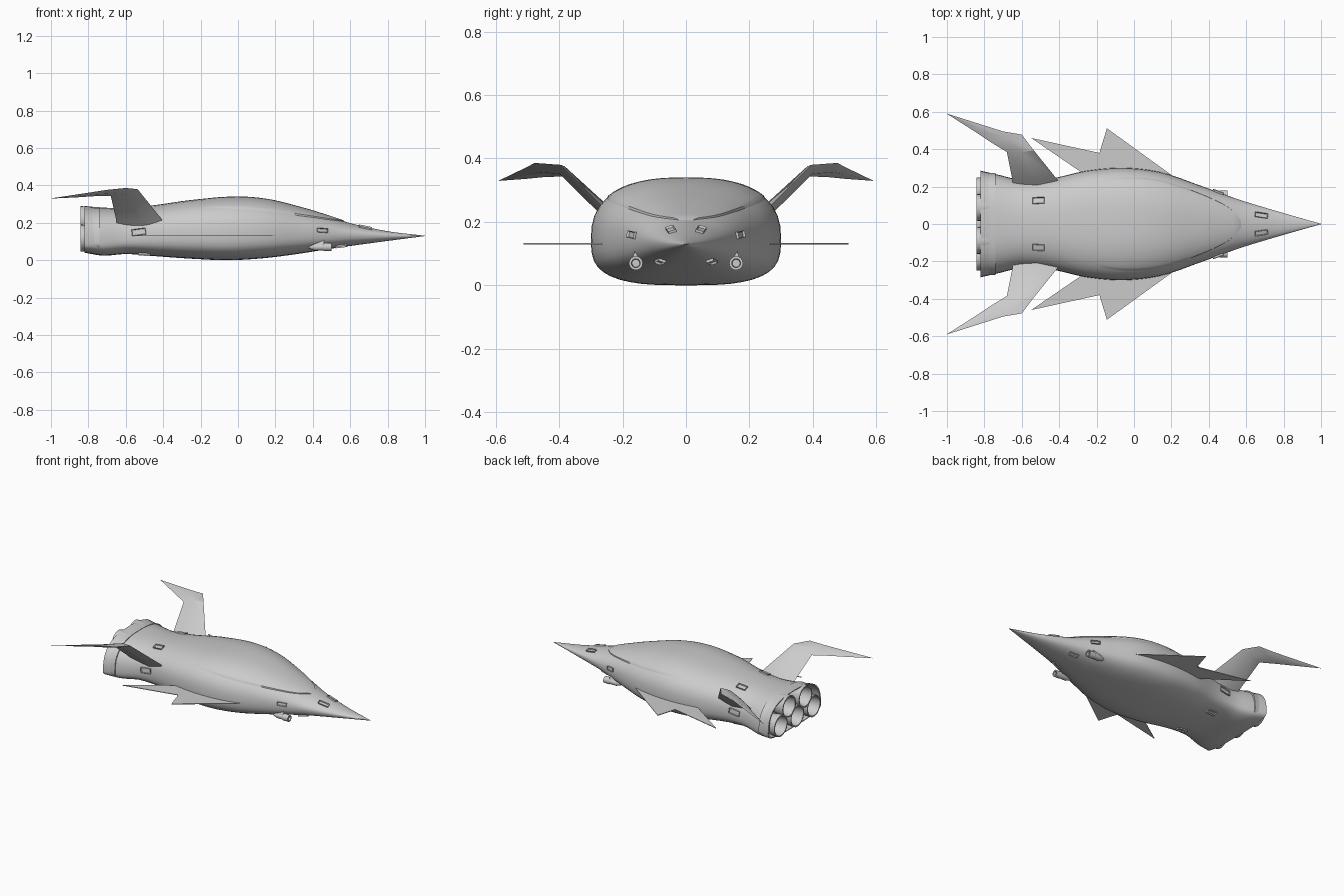
import bpy, bmesh, math
from mathutils import Vector, Matrix

if "Cube" in bpy.data.objects:
    bpy.data.objects.remove(bpy.data.objects["Cube"])

# hull stations: x, half width, bottom z, widest z, top z, squareness
ST = [(-.82, .285, .040, .090, .290, 2.7), (-.72, .262, .024, .095, .281, 2.6),
      (-.60, .235, .033, .110, .281, 2.5), (-.45, .242, .022, .130, .294, 2.5),
      (-.25, .285, .008, .140, .322, 2.6), (-.05, .300, .000, .140, .337, 2.6),
      (.15, .275, .012, .140, .324, 2.5), (.35, .207, .038, .140, .276, 2.4),
      (.50, .152, .062, .140, .230, 2.2), (.60, .118, .076, .138, .198, 2.0),
      (.80, .058, .103, .132, .155, 2.0), (1.0, .001, .129, .130, .131, 2.0)]


def interp(table, x):
    """Smooth interpolation of table rows keyed by their first column."""
    i = 0
    while i < len(table) - 2 and x > table[i + 1][0]:
        i += 1
    a, b = table[i], table[i + 1]
    p, q = table[max(i - 1, 0)], table[min(i + 2, len(table) - 1)]
    d = b[0] - a[0]
    u = min(max((x - a[0]) / d, 0), 1)
    out = []
    for k in range(1, len(a)):
        m0 = (b[k] - p[k]) / (b[0] - p[0]) * d
        m1 = (q[k] - a[k]) / (q[0] - a[0]) * d
        out.append((2*u**3 - 3*u*u + 1) * a[k] + (u**3 - 2*u*u + u) * m0
                   + (3*u*u - 2*u**3) * b[k] + (u**3 - u*u) * m1)
    return out


def surf(x, t):
    """Point on the hull skin at length x and angle t around it."""
    w, zb, zm, zt, n = interp(ST, x)
    c, s = math.cos(t), math.sin(t)
    if s < 0:
        n += .4 * min(1, -s * 3)
    h = zt - zm if s > 0 else zm - zb
    return Vector((x, w * math.copysign(abs(c) ** (2 / n), c),
                   zm + h * math.copysign(abs(s) ** (2 / n), s)))


def normal(x, t):
    e = .01
    n = (surf(x + e, t) - surf(x - e, t)).cross(surf(x, t + e) - surf(x, t - e)).normalized()
    return n if n.dot(surf(x, t) - Vector((x, 0, .15))) > 0 else -n


def finish(name, bm, angle=30):
    bmesh.ops.recalc_face_normals(bm, faces=bm.faces)
    me = bpy.data.meshes.new(name)
    bm.to_mesh(me)
    bm.free()
    me.shade_smooth()
    me.set_sharp_from_angle(angle=math.radians(angle))
    ob = bpy.data.objects.new(name, me)
    bpy.context.collection.objects.link(ob)
    return ob


def loft(name, rings, closed=True, caps=(True, True), angle=30):
    bm = bmesh.new()
    vs = [[bm.verts.new(p) for p in r] for r in rings]
    n = len(rings[0])
    for a, b in zip(vs, vs[1:]):
        for i in range(n if closed else n - 1):
            j = (i + 1) % n
            bm.faces.new((a[i], a[j], b[j], b[i]))
    if caps[0]:
        bm.faces.new(vs[0])
    if caps[1]:
        bm.faces.new(vs[-1])
    bmesh.ops.remove_doubles(bm, verts=bm.verts, dist=1e-5)
    return finish(name, bm, angle)


def mirror_y(p):
    return Vector((p[0], -p[1], p[2]))


# hull, with a recessed engine bay at the stern
N = 40
angs = [2 * math.pi * i / N for i in range(N)]
skin = [[surf(-.82 + 1.82 * k / 52, t) for t in angs] for k in range(53)]
mid = Vector((-.82, 0, .16))
lip = [mid + (p - mid) * .96 for p in skin[0]]
bay = [p + Vector((.08, 0, 0)) for p in lip]
loft("hull", [bay, lip] + skin)

# canopy shell laid over the front of the hull
EDGE = [(-.25, 42), (-.05, 36), (.15, 34), (.35, 39), (.48, 50), (.54, 65), (.585, 89)]
rings = []
for k in range(31):
    x = -.25 + .835 * k / 30
    te = math.radians(interp(EDGE, x)[0])
    off = -.002 + .007 * min(1, (x + .25) / .3)
    row = []
    for i in range(25):
        t = te + (math.pi - 2 * te) * i / 24
        o = -.004 if i in (0, 24) or k == 30 else off
        row.append(surf(x, t) + normal(x, t) * o)
    rings.append(row)
loft("canopy", rings, closed=False, caps=(False, False), angle=40)

# engine nozzles: three below, two above
for i, (y, z) in enumerate([(-.178, .118), (0, .118), (.178, .118), (-.088, .217), (.088, .217)]):
    prof = [(-.74, .058), (-.80, .070), (-.842, .072), (-.842, .064), (-.80, .060), (-.755, .035)]
    loft(f"engine_nozzle_{i}", [[(x, y + r * math.cos(2 * math.pi * j / 24),
                                 z + r * math.sin(2 * math.pi * j / 24)) for j in range(24)]
                                for x, r in prof])

# upper bent fins: leading point, trailing point, half thickness vector
FIN = [((-.40, .225, .205), (-.65, .21, .19), (0, -.014, .014)),
       ((-.42, .25, .235), (-.65, .235, .21), (0, -.013, .013)),
       ((-.537, .395, .380), (-.68, .385, .343), (0, -.008, .012)),
       ((-.60, .478, .386), (-.77, .44, .342), (0, 0, .010)),
       ((-.70, .495, .376), (-.86, .50, .336), (0, 0, .007)),
       ((-1.0, .59, .330), (-1.0, .589, .330), (0, 0, .0005))]
fin = []
for a, b, n in FIN:
    a, b, n = Vector(a), Vector(b), Vector(n)
    m = a.lerp(b, .45)
    fin.append([a, m + n, b, m - n])

# lower flat wings
WING = [(.26, .20), (.20, .262), (-.145, .512), (-.185, .38), (-.55, .46), (-.28, .275), (-.28, .2)]

for side, f in (("left", Vector), ("right", mirror_y)):
    loft("upper_fin_" + side, [[f(p) for p in r] for r in fin], angle=35)
    loft("lower_wing_" + side, [[f((x, y, z)) for x, y in WING] for z in (.129, .133)])

    # gun barrel with hollow muzzle and a strut to the hull
    prof = [(.38, .008), (.41, .019), (.455, .019), (.46, .022), (.50, .022), (.50, .014), (.47, .012)]
    loft("gun_" + side, [[f((x, .158 + r * math.cos(2 * math.pi * j / 16),
                             .070 + r * math.sin(2 * math.pi * j / 16))) for j in range(16)]
                         for x, r in prof])
    loft("gun_strut_" + side, [[f((.37, y, z)), f((.46, y - .004, z)),
                                f((.46, y + .012, z + .012)), f((.37, y + .012, z + .012))]
                               for y, z in ((.158, .072), (.142, .115))])

# thruster ports: position x, angle, length, width
PORTS = [(.68, 60, .07, .026), (.45, 8, .06, .022), (-.53, 7, .075, .034), (-.51, 63, .065, .034),
         (-.50, -62, .065, .034), (.55, -58, .06, .024)]
for i, (x, deg, ln, wd) in enumerate(PORTS):
    for side, f in (("left", 1), ("right", -1)):
        t = math.radians(deg)
        p, n = surf(x, t), normal(x, t)
        u = (surf(x + .01, t) - surf(x - .01, t)).normalized()
        v = n.cross(u)
        bm = bmesh.new()
        bmesh.ops.create_cube(bm, size=1)
        top = [fc for fc in bm.faces if fc.normal.z > .9]
        bmesh.ops.scale(bm, vec=(ln, wd, .016), verts=bm.verts)
        bmesh.ops.inset_region(bm, faces=top, thickness=.004, depth=0)
        bmesh.ops.translate(bm, vec=(0, 0, -.007), verts=top[0].verts)
        M = Matrix((u, v, n)).transposed().to_4x4()
        M.translation = p
        bm.transform(Matrix.Diagonal((1, f, 1, 1)) @ M)
        finish(f"thruster_port_{i}_{side}", bm)
